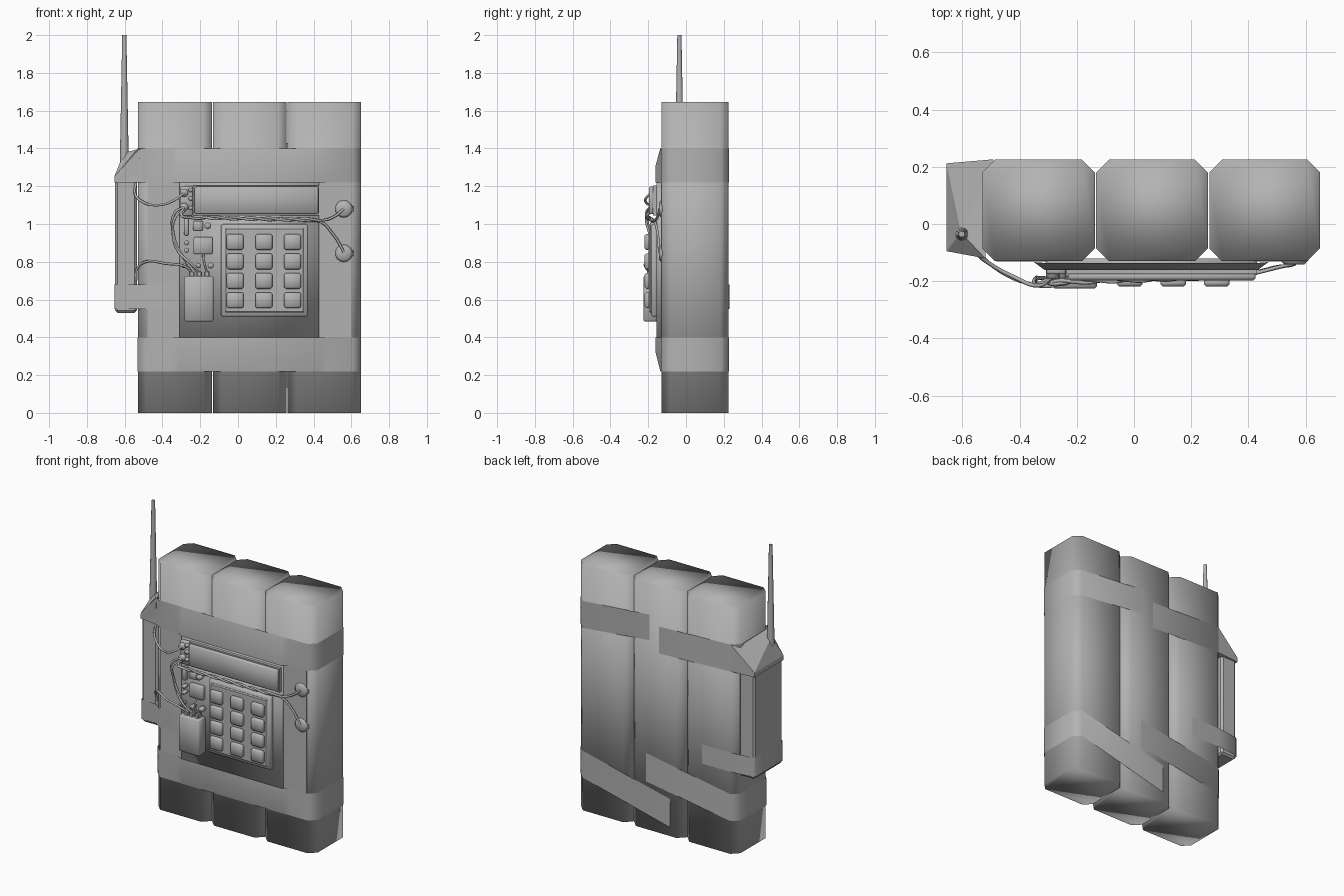
import bpy, bmesh, math
from mathutils import Vector

if "Cube" in bpy.data.objects:
    bpy.data.objects.remove(bpy.data.objects["Cube"])


def finish(name, bm, smooth=None):
    bmesh.ops.recalc_face_normals(bm, faces=bm.faces[:])
    me = bpy.data.meshes.new(name)
    bm.to_mesh(me)
    bm.free()
    ob = bpy.data.objects.new(name, me)
    bpy.context.collection.objects.link(ob)
    if smooth:
        bpy.ops.object.select_all(action='DESELECT')
        ob.select_set(True)
        bpy.context.view_layer.objects.active = ob
        if smooth >= 180:
            bpy.ops.object.shade_smooth()
        else:
            bpy.ops.object.shade_smooth_by_angle(angle=math.radians(smooth))
    return ob


def box(name, x0, x1, y0, y1, z0, z1, bevel=0.0, vertical=False, smooth=None):
    bm = bmesh.new()
    bmesh.ops.create_cube(bm, size=1)
    for v in bm.verts:
        v.co = Vector(((x0 + x1) / 2 + v.co.x * (x1 - x0),
                       (y0 + y1) / 2 + v.co.y * (y1 - y0),
                       (z0 + z1) / 2 + v.co.z * (z1 - z0)))
    if bevel:
        edges = [e for e in bm.edges if not vertical
                 or abs(e.verts[0].co.z - e.verts[1].co.z) > 0.01]
        bmesh.ops.bevel(bm, geom=edges, offset=bevel, segments=1,
                        profile=0.5, affect='EDGES')
    return finish(name, bm, smooth)


def hull(name, points):
    bm = bmesh.new()
    for p in points:
        bm.verts.new(p)
    bmesh.ops.convex_hull(bm, input=bm.verts[:])
    return finish(name, bm)


def sheet(name, columns):
    """Tape skin lofted through columns of points, facing outward."""
    bm = bmesh.new()
    cols = [[bm.verts.new(p) for p in c] for c in columns]
    for a, b in zip(cols, cols[1:]):
        for i in range(len(a) - 1):
            bm.faces.new((a[i], b[i], b[i + 1], a[i + 1]))
    ob = finish(name, bm, 60)
    # columns run left to right across the front, so outward there means -y
    if sum(p.normal.y * p.area for p in ob.data.polygons if p.center.y < -.12) > 0:
        ob.data.flip_normals()
    return ob


def wire(name, pts, r=0.007):
    cu = bpy.data.curves.new(name, 'CURVE')
    cu.dimensions = '3D'
    cu.bevel_depth, cu.bevel_resolution, cu.resolution_u = r, 1, 5
    cu.use_fill_caps = True
    sp = cu.splines.new('BEZIER')
    sp.bezier_points.add(len(pts) - 1)
    for bp, p in zip(sp.bezier_points, pts):
        bp.co = p
        bp.handle_left_type = bp.handle_right_type = 'AUTO'
    ob = bpy.data.objects.new(name, cu)
    bpy.context.collection.objects.link(ob)
    bpy.ops.object.select_all(action='DESELECT')
    ob.select_set(True)
    bpy.context.view_layer.objects.active = ob
    bpy.ops.object.convert(target='MESH')


def stud(name, x, z, r, y0, y1, r2=None, n=12):
    """Cylinder facing the front."""
    bpy.ops.mesh.primitive_cone_add(vertices=n, radius1=r, radius2=r2 or r, depth=y0 - y1,
                                    location=(x, (y0 + y1) / 2, z), rotation=(math.pi / 2, 0, 0))
    bpy.context.object.name = name
    bpy.ops.object.shade_smooth()


# Three wrapped blocks with chamfered corners, softly shaded
for i, (a, b) in enumerate([(-.53, -.137), (-.132, .258), (.263, .65)]):
    box(f'block_{i + 1}', a, b, -.13, .225, 0, 1.645, .045, True, 180)

# Radio on the left side, tape hood and antenna
box('radio_body', -.65, -.535, -.09, .205, .53, 1.25, .012)
hood = [(-.655, .212), (-.655, -.095), (-.53, -.11), (-.49, .226)]
hull('radio_tape_hood', [(x, y, z) for x, y in hood for z in (1.22, 1.25)]
     + [(-.605, -.03, 1.375), (-.52, -.12, 1.4), (-.49, .226, 1.4)])
bpy.ops.mesh.primitive_cone_add(vertices=12, radius1=.026, radius2=.011, depth=.8,
                                location=(-.602, -.035, 1.6))
bpy.context.object.name = 'antenna'
bpy.ops.object.shade_smooth_by_angle(angle=math.radians(50))

# Tape bands: front part is lifted over the panel, then wraps to the back
F, B, L = -.133, .227, -.161
right_wrap = [(.608, F), (.652, -.088), (.652, .183), (.608, B)]
left_wrap = [(-.488, F), (-.532, -.088), (-.532, .183), (-.488, B)]


def band(name, z0, zm, z1, lift, left, right_end, left_end):
    col = lambda x, y: [(x, y, z0), (x, y, zm), (x, y, z1)]
    end = lambda e: [(e[0], B + .001, e[1] + (e[2] - e[1]) * t) for t in (0, .5, 1)]
    raised = lambda x: [(x, y, z) for y, z in zip(lift, (z0, zm, z1))]
    cols = [end(left_end)] + [col(*p) for p in reversed(left)]
    cols += [col(-.35, F), raised(-.312), raised(.432), col(.47, F)]
    cols += [col(*p) for p in right_wrap] + [end(right_end)]
    sheet(name, cols)


band('upper_tape', 1.22, 1.31, 1.40, (L, L, -.136), left_wrap,
     (.11, 1.27, 1.44), (.04, 1.20, 1.38))
band('lower_tape', .22, .32, .40, (-.136, L, L), left_wrap,
     (-.04, .06, .25), (.135, .32, .51))
# Narrow tape round the radio, and the hood's lap onto the front
sheet('radio_tape', [[(x, y, .55), (x, y, .68)] for x, y in
                     [(-.28, .229), (-.5, .228), (-.645, .21), (-.655, .2), (-.655, -.085),
                      (-.645, -.095), (-.535, -.1), (-.49, F), (-.36, F)]])
sheet('hood_lap', [[(x, y, 1.22), (x, y, z)] for x, y, z in
                   [(-.655, -.095, 1.25), (-.53, -.112, 1.4), (-.488, F - .001, 1.4)]])
# Plain tape flanks beside the panel
for side, a, b in (('left', -.48, -.30), ('right', .42, .60)):
    box(f'{side}_flank', a, b, -.1315, -.12, .3, 1.3)

# Circuit panel, display and keypad
box('panel', -.31, .43, -.155, -.12, .385, 1.235, smooth=180)
box('display_base', -.237, .43, -.175, -.15, 1.045, 1.205)
box('display', -.23, .425, -.197, -.17, 1.052, 1.198, .008, smooth=180)
box('keypad_base', -.09, .37, -.185, -.15, .51, 1.0, .008, smooth=180)
box('keypad_face', -.07, .35, -.195, -.18, .53, .98, .006)
for r in range(4):
    for c in range(3):
        x, z = -.015 + .152 * c, .905 - .103 * r
        box(f'key_{r}_{c}', x - .045, x + .045, -.219, -.19, z - .042, z + .042,
            .009, smooth=180)

# Small electronics on the left of the panel
box('power_cell', -.285, -.13, -.226, -.15, .483, .725, .008, smooth=180)
box('chip', -.235, -.135, -.18, -.15, .84, .93, .004, smooth=180)
box('relay', -.237, -.185, -.185, -.15, .965, 1.015, .004, smooth=180)
box('capacitor', -.285, -.262, -.185, -.15, .94, 1.03, .004, smooth=180)
box('terminal_strip', -.305, -.24, -.175, -.15, 1.045, 1.2, .004, smooth=180)
for i, (x, z, r) in enumerate([(-.285, 1.165, .022), (-.285, 1.09, .022), (-.25, 1.18, .012),
                               (-.25, 1.135, .012), (-.25, 1.085, .012), (-.272, .9, .013),
                               (-.272, .86, .013), (-.16, .99, .018), (-.21, .78, .014),
                               (-.145, .78, .016), (-.285, .78, .014)]):
    stud(f'component_{i}', x, z, r, -.15, -.19)
for x in (-.245, -.205, -.165):
    box('cell_terminal', x - .014, x + .014, -.205, -.165, .72, .75, .004)

# Contact pads on the right block
for i, (x, z) in enumerate([(.56, 1.08), (.56, .845)]):
    stud(f'contact_pad_{i}', x, z, .053, -.125, -.142, .035, 14)

# Wires
wire('radio_wire_upper', [(-.54, -.085, 1.22), (-.545, -.105, 1.16), (-.51, -.135, 1.12),
                          (-.42, -.185, 1.10), (-.33, -.215, 1.13), (-.285, -.185, 1.165)])
wire('radio_wire_lower', [(-.54, -.085, .70), (-.535, -.105, .76), (-.49, -.15, .80),
                          (-.38, -.205, .79), (-.28, -.215, .775), (-.24, -.19, .74)])
wire('cell_wire', [(-.285, -.185, 1.09), (-.335, -.21, 1.06), (-.345, -.19, .95),
                   (-.32, -.19, .86), (-.25, -.21, .79), (-.205, -.19, .745)])
wire('cell_wire_short', [(-.28, -.18, 1.08), (-.335, -.21, 1.03), (-.338, -.19, .93),
                         (-.30, -.19, .84), (-.23, -.2, .745)])
wire('jumper_wire', [(-.165, -.19, .745), (-.18, -.2, .80), (-.185, -.175, .84)], .006)
# Twisted pair that splits to the two contact pads
for i, tail in enumerate(([(.45, -.165, 1.02), (.51, -.15, 1.04), (.56, -.14, 1.08)],
                          [(.44, -.165, 1.01), (.50, -.15, .95), (.54, -.145, .89),
                           (.56, -.14, .85)])):
    ph = i * math.pi
    pair = [(-.285, -.185, 1.09 - .02 * i), (-.30, -.205, 1.045)]
    for k in range(14):
        t = k / 13
        pair.append((-.26 + .62 * t, -.203 + .02 * t + .005 * math.cos(ph + k * 1.6),
                     1.035 - .012 * t + .006 * math.sin(ph + k * 1.6)))
    wire(f'pad_wire_{i}', pair + tail)

# One dark grey for the whole model
mat = bpy.data.materials.new('dark_grey')
mat.diffuse_color = (.45, .45, .45, 1)
mat.use_nodes = True
mat.node_tree.nodes["Principled BSDF"].inputs["Base Color"].default_value = mat.diffuse_color
for ob in bpy.data.objects:
    ob.data.materials.clear()
    ob.data.materials.append(mat)
